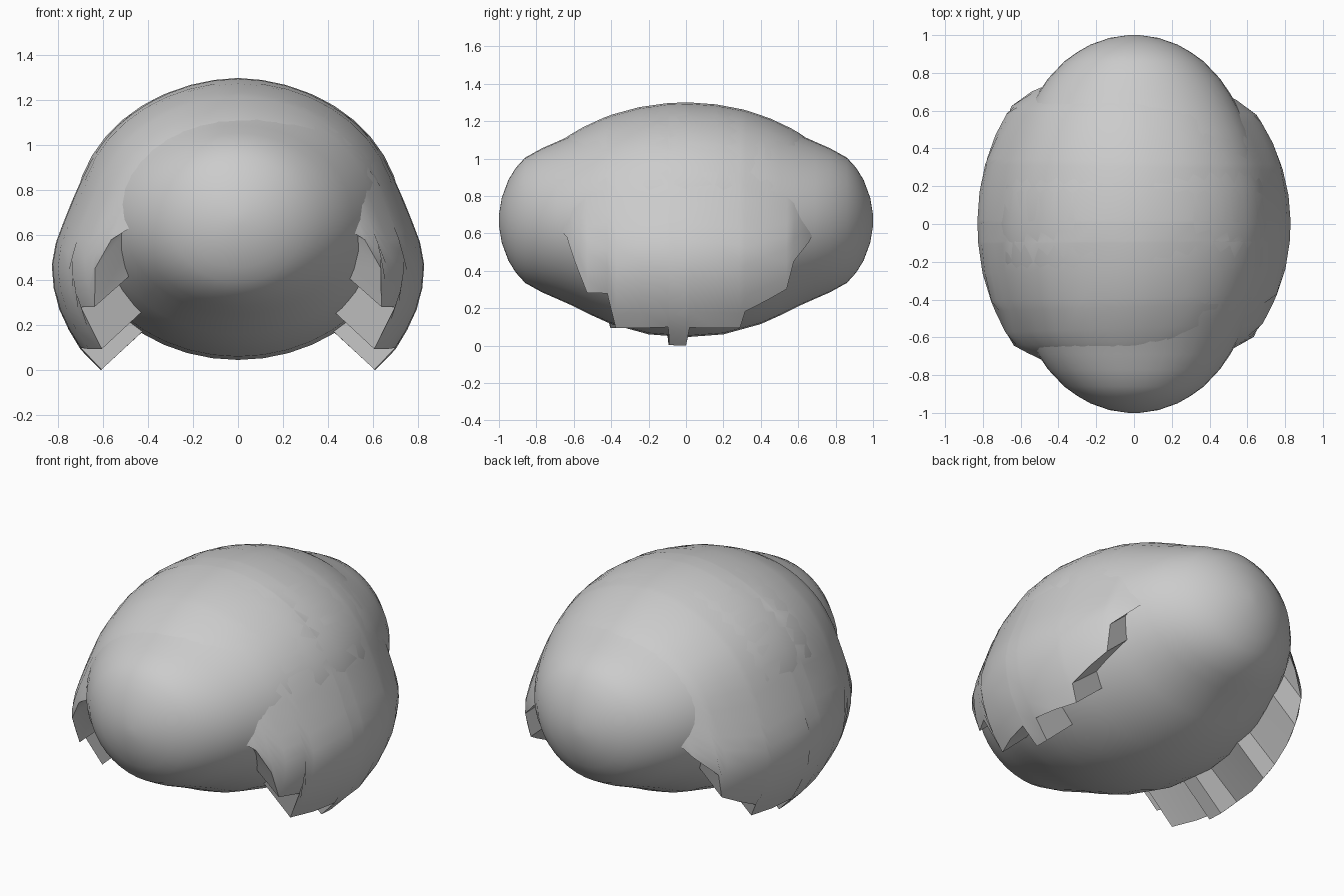
import bpy, bmesh, math

cube = bpy.data.objects.get("Cube")
if cube:
    bpy.data.objects.remove(cube, do_unlink=True)

grey = bpy.data.materials.new("plain grey")
grey.use_nodes = True
colour = (0.6, 0.6, 0.6, 1)
grey.diffuse_color = colour
grey.node_tree.nodes["Principled BSDF"].inputs["Base Color"].default_value = colour


def loft(name, rows, closed):
    """Skin a list of equally long point rows; closed rows also get end caps."""
    bm = bmesh.new()
    grid = [[bm.verts.new(p) for p in row] for row in rows]
    count = len(grid[0])
    for a, b in zip(grid, grid[1:]):
        for i in range(count if closed else count - 1):
            j = (i + 1) % count
            bm.faces.new((a[i], a[j], b[j], b[i]))
    if closed:
        bm.faces.new(grid[0])
        bm.faces.new(grid[-1])
    bmesh.ops.recalc_face_normals(bm, faces=bm.faces)
    mesh = bpy.data.meshes.new(name)
    bm.to_mesh(mesh)
    bm.free()
    mesh.materials.append(grey)
    obj = bpy.data.objects.new(name, mesh)
    bpy.context.collection.objects.link(obj)
    bpy.ops.object.select_all(action="DESELECT")
    obj.select_set(True)
    bpy.context.view_layer.objects.active = obj
    bpy.ops.object.shade_smooth_by_angle(angle=math.radians(35))
    return obj


def resample(points, count):
    """Spread count points evenly along a polyline."""
    lengths = [0]
    for p, q in zip(points, points[1:]):
        lengths.append(lengths[-1] + math.dist(p, q))
    out, k = [], 0
    for i in range(count):
        d = lengths[-1] * i / (count - 1)
        while k < len(points) - 2 and lengths[k + 1] < d:
            k += 1
        f = (d - lengths[k]) / max(lengths[k + 1] - lengths[k], 1e-9)
        out.append(tuple(a + (b - a) * f for a, b in zip(points[k], points[k + 1])))
    return out


# Inner body: oval sections along y, as (y, half width, half height)
half = [(1, 0.03, 0.03), (0.985, 0.13, 0.12), (0.95, 0.23, 0.215), (0.91, 0.3, 0.28),
        (0.86, 0.37, 0.335), (0.77, 0.455, 0.385), (0.69, 0.51, 0.42), (0.6, 0.56, 0.46),
        (0.5, 0.61, 0.51), (0.4, 0.65, 0.555), (0.2, 0.71, 0.61)]
stations = [(-y, w, h) for y, w, h in half] + [(0, 0.73, 0.625)] + half[::-1]
SIDES = 40
body_rows = []
for y, w, h in stations:
    ring = [math.tau * i / SIDES for i in range(SIDES)]
    body_rows.append([(w * math.cos(t), y, 0.67 + h * math.sin(t)) for t in ring])
loft("inner_body", body_rows, True)

# Outer shell: half section from crown to lower tip, as (x, z)
section = [(0, 1.3), (0.12, 1.29), (0.23, 1.265), (0.35, 1.22), (0.45, 1.16), (0.54, 1.09),
           (0.6, 1.02), (0.665, 0.92), (0.74, 0.75), (0.8, 0.6), (0.825, 0.52), (0.83, 0.45),
           (0.82, 0.36), (0.8, 0.28), (0.76, 0.19), (0.7, 0.09), (0.61, 0)]
# Jagged lower edge, as (y, z)
edge = [(-0.74, 0.68), (-0.66, 0.58), (-0.62, 0.45), (-0.55, 0.28), (-0.44, 0.28), (-0.39, 0.09),
        (-0.25, 0.09), (-0.1, 0.09), (-0.09, 0), (0, 0), (0.02, 0.09), (0.16, 0.09), (0.3, 0.09),
        (0.33, 0.18), (0.45, 0.24), (0.56, 0.3), (0.6, 0.45), (0.68, 0.55), (0.74, 0.68)]
fine = resample(section, 150)
shell_rows = []
for y, low in edge:
    scale = math.sqrt(1 - (y / 0.97) ** 2)
    pinch = 1 - 0.15 * max(0, (abs(y) - 0.63) / 0.11)
    pts = [(x * scale * pinch, 0.55 + (z - 0.55) * scale) for x, z in fine]
    side = resample([p for p in pts if p[1] >= low - 0.001], 18)
    # the rim turns inward and up to meet the body
    rim_x, rim_z = side[-1]
    side.append((rim_x * 0.68, rim_z + 0.18))
    row = [(-x, y, z) for x, z in side[:0:-1]] + [(x, y, z) for x, z in side]
    shell_rows.append([(x, y * (1 - 0.06 * x), z) for x, y, z in row])
loft("outer_shell", shell_rows, False)
